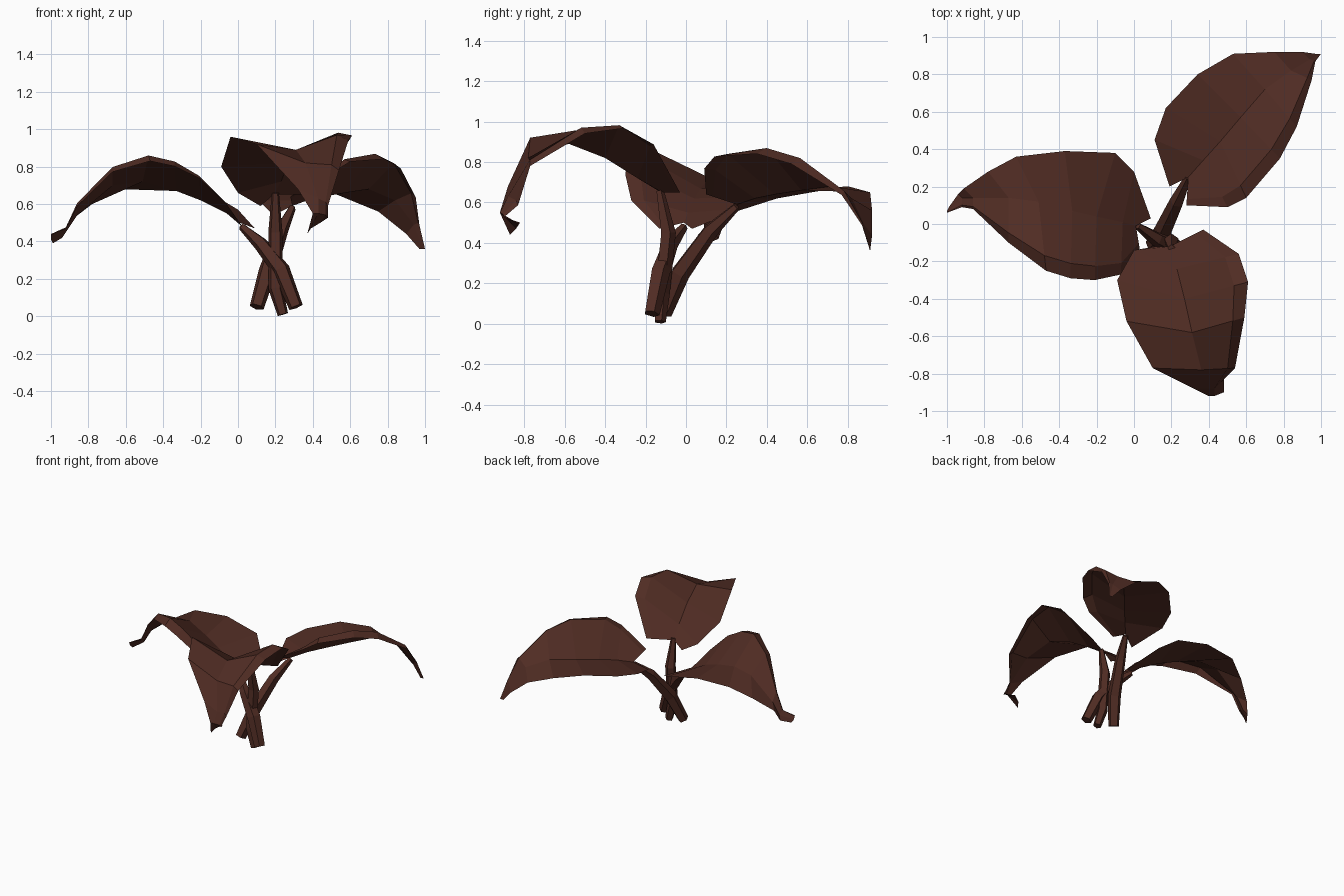
import bpy
import bmesh
import math
from mathutils import Vector

default_cube = bpy.data.objects.get("Cube")
if default_cube:
    bpy.data.objects.remove(default_cube, do_unlink=True)

# One dark brown for the whole plant
brown = bpy.data.materials.new("dark_brown")
brown.use_nodes = True
brown_colour = (0.08, 0.025, 0.017, 1.0)
brown.diffuse_color = brown_colour
shader = next(n for n in brown.node_tree.nodes if n.type == "BSDF_PRINCIPLED")
shader.inputs["Base Color"].default_value = brown_colour
shader.inputs["Roughness"].default_value = 0.8


def finish_part(mesh_builder, part_name):
    """Turn a bmesh into a flat shaded object in the plant colour."""
    mesh = bpy.data.meshes.new(part_name)
    mesh_builder.to_mesh(mesh)
    mesh_builder.free()
    mesh.materials.append(brown)
    part = bpy.data.objects.new(part_name, mesh)
    bpy.context.collection.objects.link(part)
    return part


def curl_rim(rim, spine):
    """Drop the rim a little and return it with the crest line inside it."""
    curled, crest = [], []
    for i, (outer, inner) in enumerate(zip(rim, spine)):
        outer, inner = Vector(outer), Vector(inner)
        ridge = outer.lerp(inner, 0.22)
        ridge.z = outer.z
        fade = math.sin(math.pi * i / (len(rim) - 1))
        crest.append(outer.lerp(inner, 0.22).lerp(ridge, fade))
        curled.append(outer - Vector((0, 0, 3 * fade)))
    return curled, crest


def make_leaf(part_name, raised_rim, spine, low_rim):
    """Folded blade: facets either side of the spine, raised rim curling over."""
    builder = bmesh.new()
    rim, crest = curl_rim(raised_rim, spine)
    lines = [[builder.verts.new(Vector(point) / 100) for point in line]
             for line in (rim, crest, spine, low_rim)]
    for outer, inner in zip(lines, lines[1:]):
        for i in range(len(outer) - 1):
            builder.faces.new((outer[i], outer[i + 1], inner[i + 1], inner[i]))
    builder.normal_update()
    # The upper side of the blade is the outside
    if sum(face.normal.z * face.calc_area() for face in builder.faces) < 0:
        bmesh.ops.reverse_faces(builder, faces=builder.faces[:])
    return finish_part(builder, part_name)


def make_stem(part_name, path, radii, sides=5):
    """Faceted tapering tube that follows a short path."""
    builder = bmesh.new()
    points = [Vector(point) / 100 for point in path]
    rings = []
    for i, point in enumerate(points):
        before, after = points[max(i - 1, 0)], points[min(i + 1, len(points) - 1)]
        turn = Vector((0, 0, 1)).rotation_difference(after - before).to_matrix()
        circle = bmesh.ops.create_circle(builder, segments=sides, radius=radii[i] / 100)
        for vertex in circle["verts"]:
            vertex.co = point + turn @ vertex.co
        rings.append(circle["verts"])
    for lower, upper in zip(rings, rings[1:]):
        for k in range(sides):
            n = (k + 1) % sides
            builder.faces.new((lower[k], lower[n], upper[n], upper[k]))
    builder.faces.new(rings[0])
    builder.faces.new(rings[-1])
    bmesh.ops.recalc_face_normals(builder, faces=builder.faces[:])
    return finish_part(builder, part_name)


# Leaf blades, in hundredths of a unit, from the base to the tip
make_leaf(
    "right_leaf",
    raised_rim=[(3, -13, 47), (-7, -27, 62), (-21, -30, 76), (-34, -29, 83),
                (-47, -25, 86), (-67, -10, 80), (-86, 8, 61), (-92, 9, 48), (-100, 6, 44)],
    spine=[(1, -1, 50), (-6, 1, 55), (-20, 4, 62), (-33, 7, 67),
           (-51, 12, 72), (-67, 14, 70), (-86, 14, 54), (-92, 14, 45), (-100, 7, 41)],
    low_rim=[(9, 3, 47), (0, 28, 57), (-10, 38, 63), (-37, 39, 69),
             (-63, 36, 68), (-78, 28, 60), (-91, 19, 50), (-94, 16, 42), (-99, 9, 39)],
)
make_leaf(
    "front_leaf",
    raised_rim=[(37, -3, 65), (56, -16, 90), (61, -31, 99), (59, -50, 97),
                (54, -77, 81), (48, -83, 61), (48, -90, 54), (44, -82, 50)],
    spine=[(19, -12, 65), (23, -24, 72), (27, -40, 82), (31, -58, 89),
           (36, -78, 82), (43, -88, 63), (43, -92, 55), (39, -84, 47)],
    low_rim=[(12, -12, 59), (0, -14, 66), (-9, -30, 80), (-4, -52, 96),
             (10, -77, 92), (32, -88, 68), (40, -92, 55), (37, -87, 44)],
)
make_leaf(
    "back_leaf",
    raised_rim=[(28, 10, 64), (50, 9, 78), (60, 14, 85), (78, 35, 87),
                (87, 52, 82), (95, 77, 66), (97, 87, 50), (100, 91, 36)],
    spine=[(29, 25, 59), (37, 34, 62), (46, 44, 64), (57, 57, 66),
           (70, 72, 68), (84, 82, 62), (94, 88, 49), (99, 91, 36)],
    low_rim=[(19, 20, 54), (11, 45, 62), (17, 62, 65), (34, 80, 68),
             (53, 91, 65), (75, 92, 56), (90, 92, 44), (97, 91, 36)],
)

# Crossing stems
make_stem("right_stem", [(31, -17, 5), (23, -13, 25), (12, -8, 39), (2, -1, 48)],
          radii=[4, 5, 4, 2])
make_stem("front_stem", [(24, -13, 1), (20, -12, 15), (20, -9, 45), (20, -13, 66)],
          radii=[3, 4, 4, 2])
make_stem("back_stem", [(10, -11, 5), (16, -3, 25), (23, 12, 46), (29, 25, 58)],
          radii=[4, 5, 4, 2])
